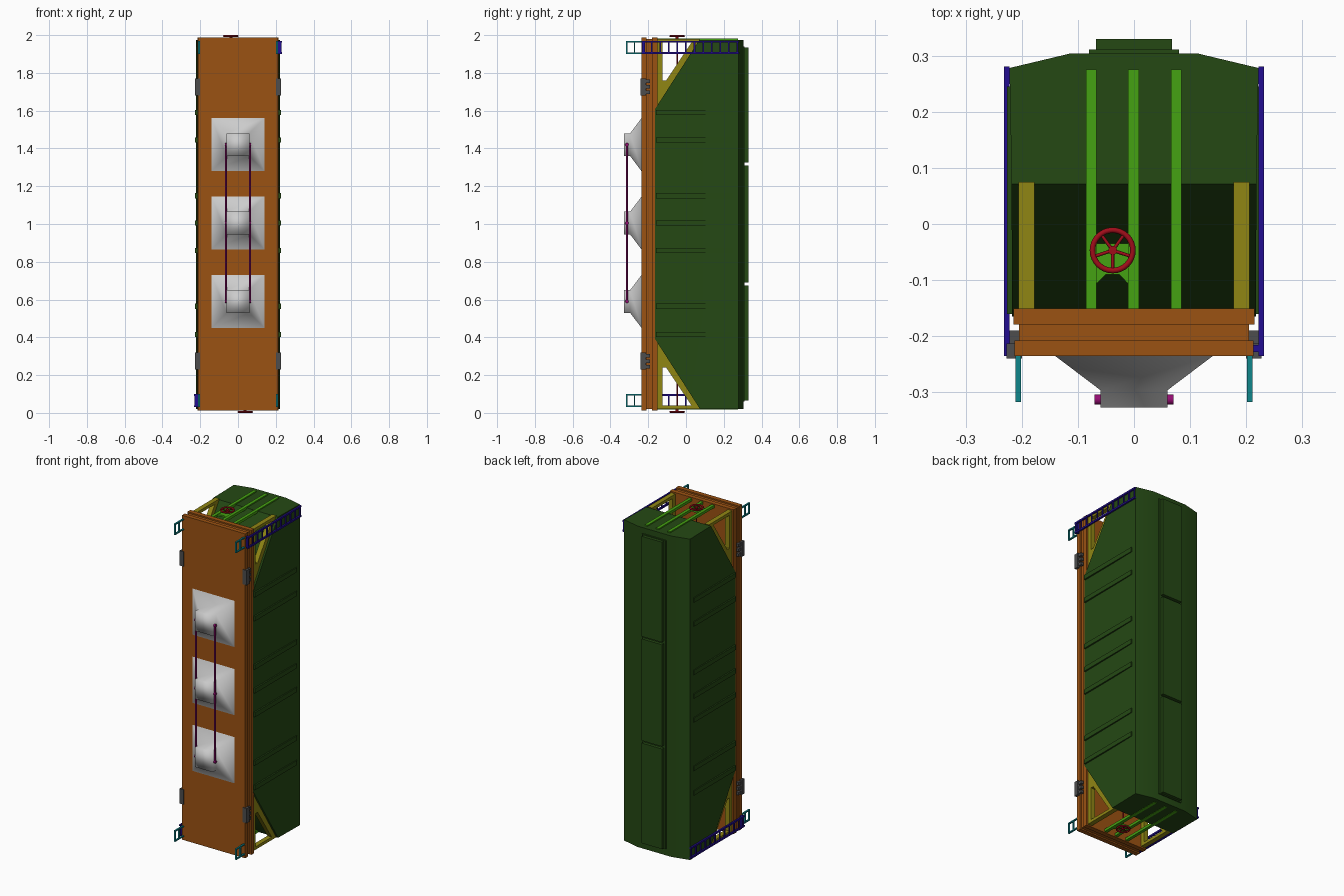
import bpy, bmesh, math
from mathutils import Matrix, Vector

if "Cube" in bpy.data.objects:
    bpy.data.objects.remove(bpy.data.objects["Cube"])

def mat(name, c):
    m = bpy.data.materials.new(name)
    m.diffuse_color = (*c, 1)
    m.use_nodes = True
    m.node_tree.nodes["Principled BSDF"].inputs["Base Color"].default_value = m.diffuse_color
    return m

GREEN = mat("dark_green", (0.018, 0.066, 0.007))
LIME = mat("light_green", (0.06, 0.36, 0.006))
ORANGE = mat("orange", (0.33, 0.085, 0.006))
YELLOW = mat("yellow", (0.28, 0.24, 0.007))
BLUE = mat("blue", (0.016, 0.004, 0.28))
TEAL = mat("teal", (0.005, 0.24, 0.26))
RED = mat("red", (0.35, 0.004, 0.01))
MAGENTA = mat("magenta", (0.30, 0.004, 0.17))
STEEL = mat("dark_grey", (0.075, 0.075, 0.075))

def finish(name, bm, m=None):
    bmesh.ops.recalc_face_normals(bm, faces=bm.faces)
    me = bpy.data.meshes.new(name)
    bm.to_mesh(me)
    bm.free()
    if m:
        me.materials.append(m)
    ob = bpy.data.objects.new(name, me)
    bpy.context.collection.objects.link(ob)
    return ob

def add_box(bm, x0, x1, y0, y1, z0, z1):
    M = (Matrix.Translation(((x0 + x1) / 2, (y0 + y1) / 2, (z0 + z1) / 2))
         @ Matrix.Diagonal((abs(x1 - x0), abs(y1 - y0), abs(z1 - z0), 1)))
    bmesh.ops.create_cube(bm, size=1, matrix=M)

def boxes(name, m, *bs):
    bm = bmesh.new()
    for b in bs:
        add_box(bm, *b)
    return finish(name, bm, m)

def add_rod(bm, a, b, r, n=12):
    a, b = Vector(a), Vector(b)
    d = b - a
    M = Matrix.Translation((a + b) / 2) @ d.to_track_quat('Z', 'Y').to_matrix().to_4x4()
    bmesh.ops.create_cone(bm, cap_ends=True, segments=n, radius1=r, radius2=r, depth=d.length, matrix=M)

def smooth(ob, angle=35):
    bpy.ops.object.select_all(action='DESELECT')
    ob.select_set(True)
    bpy.context.view_layer.objects.active = ob
    bpy.ops.object.shade_smooth_by_angle(angle=math.radians(angle))

# main body: roof section extruded lengthwise, then cut by the sloping end sheets
half = [(0.217, -0.165), (0.2185, 0.1), (0.222, 0.278), (0.113, 0.304)]
section = half + [(-x, y) for x, y in reversed(half)]
bm = bmesh.new()
f = bm.faces.new([bm.verts.new((x, y, 0.02)) for x, y in section])
r = bmesh.ops.extrude_face_region(bm, geom=[f])
bmesh.ops.translate(bm, vec=(0, 0, 1.955), verts=[v for v in r['geom'] if isinstance(v, bmesh.types.BMVert)])
for s in (1, -1):
    r = bmesh.ops.bisect_plane(bm, geom=bm.verts[:] + bm.edges[:] + bm.faces[:],
                               plane_co=(0, -0.165, 1 + s * 0.607), plane_no=(0, -0.368, s * 0.236), clear_outer=True)
    bmesh.ops.edgeloop_fill(bm, edges=[e for e in r['geom_cut'] if isinstance(e, bmesh.types.BMEdge)])
smooth(finish("hopper_body", bm, GREEN))

# side ribs
for i, z in enumerate((0.415, 0.565, 0.86, 1.005, 1.15, 1.445, 1.59)):
    boxes(f"side_rib_{i}", GREEN, *[(s * 0.20, s * 0.2265, -0.16, 0.245, z - 0.014, z + 0.014) for s in (1, -1)])

# roof hatch strip and three lids
boxes("hatch_coaming", GREEN, (-0.08, 0.08, 0.29, 0.311, 0.06, 1.94))
for i, (a, b) in enumerate(((0.065, 0.675), (0.69, 1.31), (1.325, 1.935))):
    boxes(f"hatch_lid_{i}", GREEN, (-0.068, 0.068, 0.30, 0.33, a, b))

# underframe: three stacked layers
boxes("underframe", ORANGE, (-0.215, 0.215, -0.179, -0.151, 0.012, 1.988),
      (-0.205, 0.205, -0.209, -0.178, 0.02, 1.98), (-0.213, 0.213, -0.235, -0.208, 0.012, 1.988))

# discharge hoppers
ZS = (0.59, 1.005, 1.42)
for i, z in enumerate(ZS):
    bm = bmesh.new()
    rings = [[bm.verts.new((a * h, y, z + b * h)) for a, b in ((-1, -1), (1, -1), (1, 1), (-1, 1))]
             for h, y in ((0.142, -0.234), (0.06, -0.296), (0.06, -0.327))]
    for p, q in zip(rings, rings[1:]):
        for k in range(4):
            bm.faces.new((p[k], p[(k + 1) % 4], q[(k + 1) % 4], q[k]))
    bm.faces.new(rings[0])
    bm.faces.new(rings[-1])
    smooth(finish(f"discharge_hopper_{i}", bm), 120)

# gate rods with collars
for s in (1, -1):
    bm = bmesh.new()
    add_rod(bm, (s * 0.064, -0.313, ZS[0]), (s * 0.064, -0.313, ZS[2]), 0.005)
    for z in ZS:
        add_rod(bm, (s * 0.056, -0.313, z), (s * 0.070, -0.313, z), 0.009)
    smooth(finish("gate_rod", bm, MAGENTA))

# ---- end parts: built at the top end, then turned half a turn for the other end
ends = []

# corner braces: triangular frame plates
for s in (1, -1):
    bm = bmesh.new()
    outer = [(-0.155, 1.62), (-0.155, 1.98), (0.075, 1.98)]
    inner = [(-0.125, 1.76), (-0.125, 1.962), (0.030, 1.962), (-0.105, 1.76)]
    def ring(pts, x):
        return [bm.verts.new((x, y, z)) for y, z in pts]
    o, n = zip(*[(ring(outer, s * x), ring(inner, s * x)) for x in (0.177, 0.206)])
    for k in (0, 1):
        O, I = o[k], n[k]
        for q in ((O[0], O[1], I[1], I[0]), (O[1], O[2], I[2], I[1]),
                  (O[2], O[0], I[3], I[2]), (O[0], I[0], I[3])):
            bm.faces.new(q)
    for a, b in (o, n):
        for k in range(len(a)):
            j = (k + 1) % len(a)
            bm.faces.new((a[k], a[j], b[j], b[k]))
    ends.append(finish("corner_brace", bm, YELLOW))

# end posts and brake bracket
ends.append(boxes("end_posts", LIME, *[(x - 0.0095, x + 0.0095, -0.155, 0.275, 1.966, 1.982)
                                       for x in (-0.076, -0.001, 0.075)]))
bm = bmesh.new()
f = bm.faces.new([bm.verts.new((x, y, 1.968)) for x, y in
                  ((-0.076, -0.105), (-0.065, -0.105), (-0.05, -0.09), (-0.026, -0.09), (-0.012, -0.105),
                   (-0.001, -0.105), (-0.001, -0.035), (-0.076, -0.035))])
r = bmesh.ops.extrude_face_region(bm, geom=[f])
bmesh.ops.translate(bm, vec=(0, 0, 0.01), verts=[v for v in r['geom'] if isinstance(v, bmesh.types.BMVert)])
ends.append(finish("brake_bracket", bm, LIME))

# brake wheel: torus rim, spokes, hub and shaft
C = Vector((-0.038, -0.047, 1.995))
bpy.ops.mesh.primitive_torus_add(location=C, major_radius=0.036, minor_radius=0.005, major_segments=32, minor_segments=8)
rim = bpy.context.object
rim.name = "brake_wheel_rim"
rim.data.materials.append(RED)
smooth(rim, 60)
bm = bmesh.new()
for k in range(5):
    a = math.radians(90 + 72 * k + 36)
    add_rod(bm, C - Vector((0, 0, 0.001)), C + Vector((0.036 * math.cos(a), 0.036 * math.sin(a), -0.001)), 0.003, 8)
add_rod(bm, C - Vector((0, 0, 0.012)), C + Vector((0, 0, 0.004)), 0.008)
add_rod(bm, (C.x, C.y, 1.78), C, 0.004)
spokes = finish("brake_wheel_spokes", bm, RED)
smooth(spokes, 50)
ends += [rim, spokes]

# ladder up one side
rungs = [-0.228 + k * 0.0455 for k in range(12)]
ends.append(boxes("side_ladder", BLUE,
                  *[(0.222, 0.232, -0.235, 0.281, z - 0.005, z + 0.005) for z in (1.906, 1.965)],
                  *[(0.224, 0.230, y - 0.004, y + 0.004, 1.906, 1.965) for y in rungs],
                  (0.20, 0.226, -0.228, -0.216, 1.90, 1.97)))

# foot steps and hinge clamps on both sides
for s in (1, -1):
    x0, x1 = s * 0.201, s * 0.211
    ends.append(boxes("foot_step", TEAL, (x0, x1, -0.317, -0.23, 1.901, 1.908), (x0, x1, -0.317, -0.23, 1.961, 1.968),
                      (x0, x1, -0.317, -0.310, 1.901, 1.968), (x0, x1, -0.276, -0.270, 1.901, 1.968)))
    ends.append(boxes("hinge_clamp", STEEL, (s * 0.20, s * 0.227, -0.240, -0.213, 1.68, 1.77),
                      *[(s * 0.20, s * 0.222, -0.215, -0.19, z - 0.009, z + 0.009) for z in (1.697, 1.727, 1.756)]))

# opposite end
bpy.context.view_layer.update()
turn = Matrix.Translation((0, 0, 1)) @ Matrix.Rotation(math.pi, 4, 'Y') @ Matrix.Translation((0, 0, -1))
for ob in ends:
    c = ob.copy()
    c.name = ob.name + "_lower"
    bpy.context.collection.objects.link(c)
    c.matrix_world = turn @ ob.matrix_world
